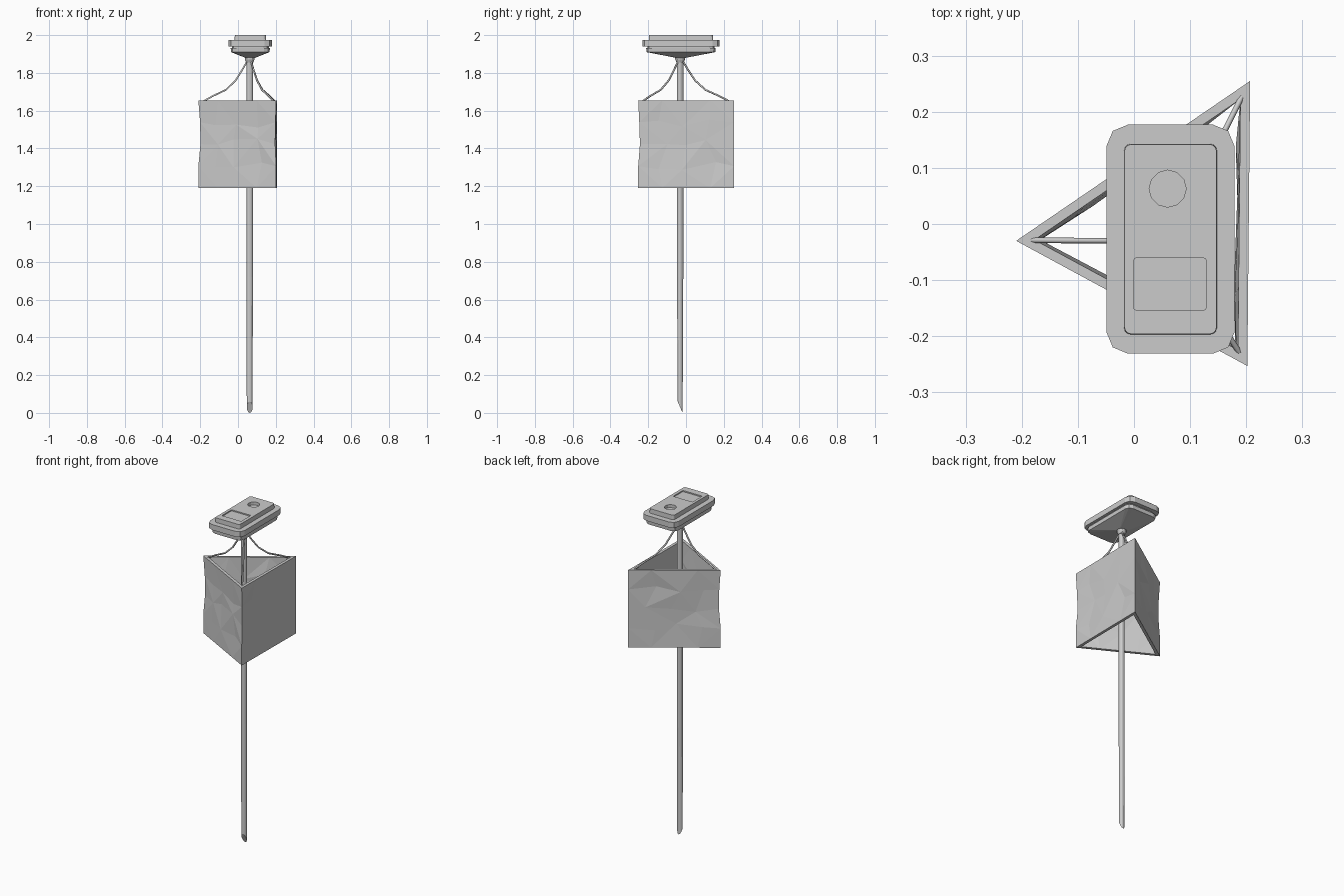
import bpy, bmesh, math, random
from mathutils import Vector

if "Cube" in bpy.data.objects:
    bpy.data.objects.remove(bpy.data.objects["Cube"])

random.seed(4)
PX, PY = 0.062, -0.031          # pole axis
CX, CY = 0.065, -0.027          # head centre


def make(name, verts, faces):
    me = bpy.data.meshes.new(name)
    me.from_pydata(verts, [], faces)
    bm = bmesh.new()
    bm.from_mesh(me)
    bmesh.ops.recalc_face_normals(bm, faces=bm.faces)
    bm.to_mesh(me)
    bm.free()
    ob = bpy.data.objects.new(name, me)
    bpy.context.collection.objects.link(ob)
    return ob


def loft(name, rings):
    n = len(rings[0])
    verts = [v for r in rings for v in r]
    faces = [(k*n+i, k*n+(i+1) % n, (k+1)*n+(i+1) % n, (k+1)*n+i)
             for k in range(len(rings)-1) for i in range(n)]
    faces += [tuple(range(n))[::-1], tuple(range(len(verts)-n, len(verts)))]
    return make(name, verts, faces)


def round_rect(hx, hy, r, z, seg=2, cx=CX, cy=CY):
    pts = []
    for q, (sx, sy) in enumerate(((1, 1), (-1, 1), (-1, -1), (1, -1))):
        for s in range(seg+1):
            a = math.pi/2*(q+s/seg)
            pts.append((cx+sx*(hx-r)+r*math.cos(a), cy+sy*(hy-r)+r*math.sin(a), z))
    return pts


def circle(cx, cy, r, z, n=12):
    return [(cx+r*math.cos(math.tau*i/n), cy+r*math.sin(math.tau*i/n), z) for i in range(n)]


# Pole with an obliquely cut foot, slightly slimmer below
foot = [(x, y, 0.06*(PY+0.013-y)/0.026) for x, y, z in circle(PX, PY, 0.013, 0)]
foot = [(PX+(x-PX)*1.2, y, z) for x, y, z in foot]
loft("pole", [foot, circle(PX, PY, 0.0165, 0.72), circle(PX, PY, 0.0165, 1.87)])
loft("pole_collar", [circle(PX, PY, 0.019, 1.855), circle(PX, PY, 0.026, 1.872),
                     circle(PX, PY, 0.026, 1.886)])

# Head: tapered underside, lower plate, flange
loft("head_underside", [round_rect(0.026, 0.026, 0.006, 1.88),
                        round_rect(0.102, 0.182, 0.03, 1.91),
                        round_rect(0.104, 0.184, 0.03, 1.932)])
loft("head_gasket", [round_rect(0.098, 0.178, 0.03, 1.930),
                     round_rect(0.098, 0.178, 0.03, 1.944)])
loft("head_flange", [round_rect(0.114, 0.204, 0.038, 1.94),
                     round_rect(0.114, 0.204, 0.038, 1.973)])

# Top box with a round socket and a rectangular recess
box = loft("head_top_box", [round_rect(0.083, 0.17, 0.012, 1.965, 3),
                            round_rect(0.082, 0.169, 0.012, 2.0, 3)])
cutters = [
    loft("socket_cutter", [circle(0.06, 0.063, 0.033, 1.982), circle(0.06, 0.063, 0.033, 2.05)]),
    loft("panel_cutter", [round_rect(0.064, 0.046, 0.003, z, 2, 0.064, -0.107) for z in (1.993, 2.05)]),
]
for c in cutters:
    c.hide_render = True
    c.hide_viewport = False
    c.display_type = 'WIRE'
    m = box.modifiers.new(c.name, 'BOOLEAN')
    m.operation = 'DIFFERENCE'
    m.object = c
    m.solver = 'EXACT'
# apply the cuts and drop the cutters
dg = bpy.context.evaluated_depsgraph_get()
cut = bpy.data.meshes.new_from_object(box.evaluated_get(dg))
box.modifiers.clear()
box.data = cut
for c in cutters:
    bpy.data.objects.remove(c)

# Three-sided basket: dented walls, open at top and bottom
corners = [Vector((-0.21, -0.03)), Vector((0.202, -0.253)), Vector((0.207, 0.255))]
opp = [(corners[(i+1) % 3]-corners[(i+2) % 3]).length for i in range(3)]
incenter = sum((c*l for c, l in zip(corners, opp)), Vector((0, 0)))/sum(opp)
SEG, ROWS, K = 4, 5, 0.88
Z0, Z1 = 1.19, 1.655
verts, faces = [], []
N = 3*SEG
for r in range(ROWS):
    for s in range(3):
        a, b = corners[s], corners[(s+1) % 3]
        d = (b-a).normalized()
        inward = Vector((-d.y, d.x))
        for t in range(SEG):
            f = t/SEG
            mid = 0 < r < ROWS-1
            if mid and t:
                f += random.uniform(-0.07, 0.07)
            p = a.lerp(b, f)
            z = Z0+(Z1-Z0)*r/(ROWS-1)
            shift = Vector((0, 0))
            if mid and t:
                shift = inward*random.uniform(0, 0.009)
                z += random.uniform(-0.035, 0.035)
            elif mid and s < 2 and r > 1:
                shift = (incenter-p).normalized()*random.uniform(0.006, 0.014)
            q = incenter+(p-incenter)*K
            verts += [(*(p+shift), z), (*(q+shift), z)]
for i in range(N):
    j = (i+1) % N
    for r in range(ROWS-1):
        for w in (0, 1):
            A, B, C, D = [2*(rr*N+k)+w for rr, k in ((r, i), (r, j), (r+1, j), (r+1, i))]
            faces += [(A, B, C), (A, C, D)] if (i+r) % 2 else [(A, B, D), (B, C, D)]
    for r in (0, ROWS-1):
        faces.append((2*(r*N+i), 2*(r*N+j), 2*(r*N+j)+1, 2*(r*N+i)+1))
make("basket", verts, faces)

# Curved wires from the collar to the basket corners
profile = [(0.03, 1.875), (0.07, 1.855), (0.15, 1.82), (0.30, 1.76), (0.51, 1.71), (0.79, 1.677), (1, 1.648)]
for n, c in enumerate(corners):
    end = incenter+(c-incenter)*0.915
    cu = bpy.data.curves.new("wire", 'CURVE')
    cu.dimensions = '3D'
    cu.bevel_depth = 0.005
    cu.bevel_resolution = 1
    cu.use_fill_caps = True
    sp = cu.splines.new('POLY')
    sp.points.add(len(profile)-1)
    for pt, (f, z) in zip(sp.points, profile):
        pt.co = (*Vector((PX, PY)).lerp(end, f), z, 1)
    bpy.context.collection.objects.link(bpy.data.objects.new(f"hanger_wire_{n+1}", cu))
